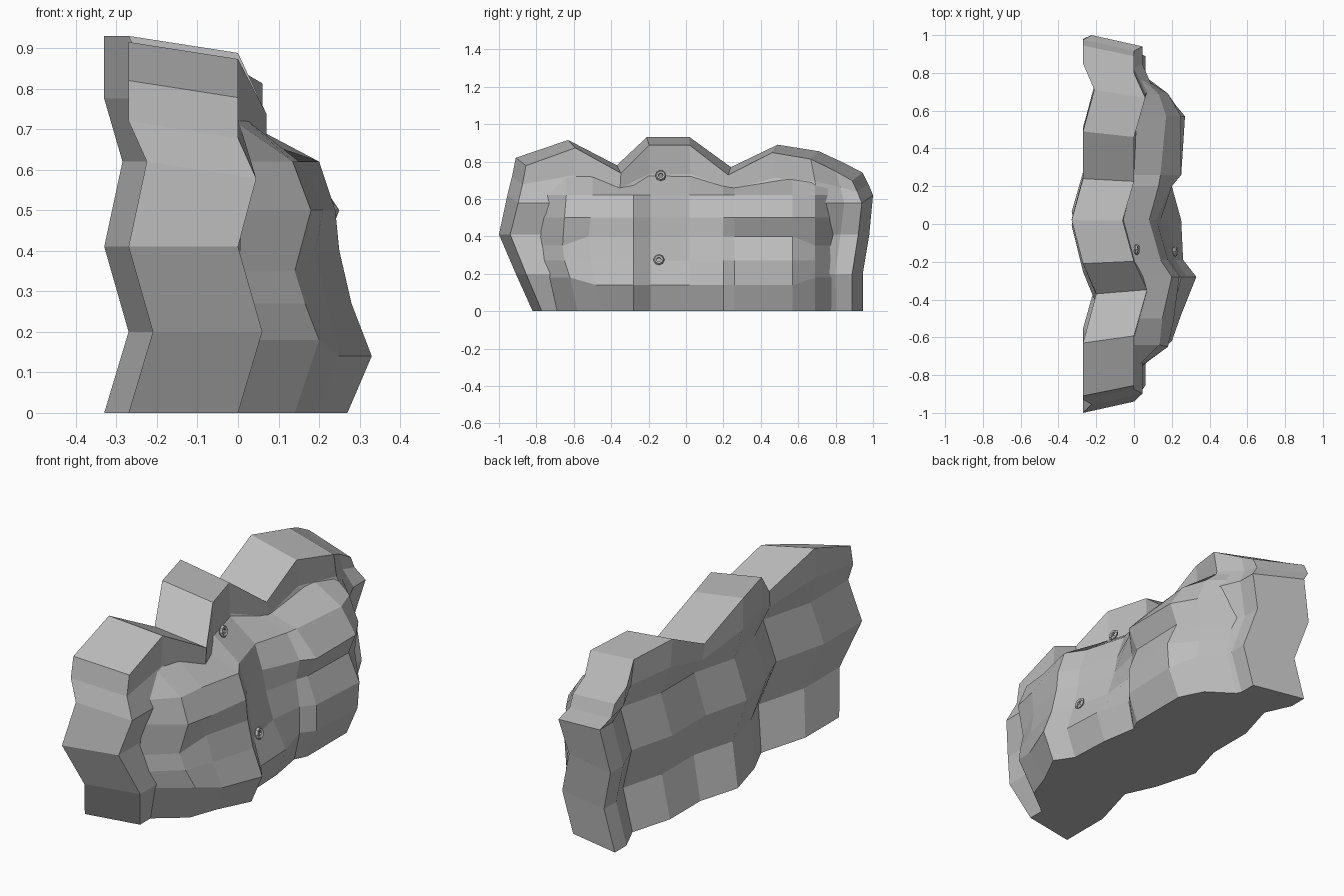
import bpy
import math

if "Cube" in bpy.data.objects:
    bpy.data.objects.remove(bpy.data.objects["Cube"], do_unlink=True)

# Single stone colour
stone = bpy.data.materials.new("stone_grey")
stone.use_nodes = True
colour = (0.5, 0.5, 0.5, 1)
stone.diffuse_color = colour
stone.node_tree.nodes["Principled BSDF"].inputs["Base Color"].default_value = colour


def interp(value, keys, results):
    """Piecewise linear lookup, clamped at both ends."""
    if value <= keys[0]:
        return results[0]
    for i in range(len(keys) - 1):
        if value <= keys[i + 1]:
            t = (value - keys[i]) / (keys[i + 1] - keys[i])
            return results[i] + t * (results[i + 1] - results[i])
    return results[-1]


def grid_faces(rows, columns, offset=0, flip=False):
    faces = []
    for r in range(rows - 1):
        for c in range(columns - 1):
            a = offset + r * columns + c
            quad = (a, a + 1, a + columns + 1, a + columns)
            faces.append(quad[::-1] if flip else quad)
    return faces


def make_object(name, verts, faces):
    mesh = bpy.data.meshes.new(name)
    mesh.from_pydata(verts, [], faces)
    mesh.materials.append(stone)
    mesh.update()
    obj = bpy.data.objects.new(name, mesh)
    bpy.context.collection.objects.link(obj)
    return obj


# Zigzag of the slab along its length and up its height
COLS = [-.91, -.63, -.37, -.21, .02, .24, .49, .71, .85, .945]
TOPS = [.82, .915, .78, .93, .93, .77, .89, .855, .79, .74]
BACK = [-.27, -.27, -.2, -.27, -.33, -.27, -.27, -.21, -.27, -.27]
ROWS = [0, .2, .41, .62]
WAVE = [0, .06, 0, .045, 0, 0]
LEFT_END = [-.82, -.91, -1, -.955, -.93, -.91]
RIGHT_END = [.945, .945, .98, 1, .975, .945]
DEPTH = .27


def slab_side(front):
    verts = []
    for r, wave in enumerate(WAVE):
        for c, y in enumerate(COLS):
            t = (y - COLS[0]) / (COLS[-1] - COLS[0])
            y_row = LEFT_END[r] + t * (RIGHT_END[r] - LEFT_END[r])
            # Upper rows follow the scalloped top
            if r < len(ROWS):
                z = ROWS[r]
            else:
                z = ROWS[-1] + (TOPS[c] - ROWS[-1]) * (r - 3) / 2
            x = BACK[c] + wave
            if front:
                x += DEPTH
                y_row *= .94
                if r >= 3:
                    z -= .042
            verts.append((x, y_row, z))
    return verts


# Wall slab: back grid, front grid and a rim joining them
n_rows, n_cols = len(WAVE), len(COLS)
count = n_rows * n_cols
faces = grid_faces(n_rows, n_cols, 0, True) + grid_faces(n_rows, n_cols, count)
rim = list(range(n_cols))
rim += [r * n_cols + n_cols - 1 for r in range(1, n_rows)]
rim += [(n_rows - 1) * n_cols + c for c in range(n_cols - 2, -1, -1)]
rim += [r * n_cols for r in range(n_rows - 2, 0, -1)]
for i, a in enumerate(rim):
    b = rim[(i + 1) % len(rim)]
    faces.append((a, b, b + count, a + count))
make_object("wall_slab", slab_side(False) + slab_side(True), faces)


# Front relief: stepped ledge with two bulges, rooted in the slab
F_COLS = [-.64, -.5, -.28, -.19, .02, .2, .26, .57, .69]
F_ROWS = [0, .14, .27, .4, .5, .62]
F_TOPS = [.725, .73, .68, .735, .735, .67, .66, .71, .7]
F_LEFT = [.06, .02, -.01, -.02, -.01, 0]
END_LIFT = [0, .04, 0, -.05, 0, 0]
HEIGHTS = [
    [.14, .19, .27, .21, .2, .17, .2, .2, .14],
    [.2, .25, .33, .26, .25, .2, .25, .26, .18],
    [.165, .22, .28, .22, .18, .2, .25, .27, .17],
    [.14, .19, .25, .19, .14, .18, .2, .21, .16],
    [.18, .21, .24, .18, .12, .2, .25, .25, .18],
    [.135, .15, .2, .14, .08, .13, .14, .17, .13],
]


def slab_front(y, z):
    return (interp(y / .95, COLS, BACK) + DEPTH - .015
            + interp(z, [0, .2, .41, .58, .69], WAVE))


# Bottom row tucked under the slab closes the underside
all_y = [F_COLS[0] - .12] + F_COLS + [F_COLS[-1] + .1]
verts = [(slab_front(y, 0) - .02, y + (F_LEFT[0] if y < -.4 else 0), 0)
         for y in all_y]
for r, z in enumerate(F_ROWS):
    end_z = z + END_LIFT[r]
    y_left, y_right = all_y[0] + F_LEFT[r], all_y[-1]
    verts.append((slab_front(y_left, end_z), y_left, end_z))
    for c, y in enumerate(F_COLS):
        is_end = c in (0, len(F_COLS) - 1)
        verts.append((HEIGHTS[r][c], y + (F_LEFT[r] if c < 2 else 0),
                      end_z if is_end else z))
    verts.append((slab_front(y_right, end_z), y_right, end_z))
for y, z in zip(all_y, [F_TOPS[0] - .02] + F_TOPS + [F_TOPS[-1] - .03]):
    verts.append((slab_front(y, z), y, z))
make_object("front_relief", verts, grid_faces(len(F_ROWS) + 2, len(all_y)))

# Small knots of stone on the face
for name, place in (("upper_knot", (.015, -.135, .725)),
                    ("lower_knot", (.218, -.145, .275))):
    bpy.ops.mesh.primitive_torus_add(
        location=place, rotation=(0, math.radians(75), 0),
        major_segments=8, minor_segments=5,
        major_radius=.02, minor_radius=.01)
    knot = bpy.context.object
    knot.name = name
    knot.data.materials.append(stone)
